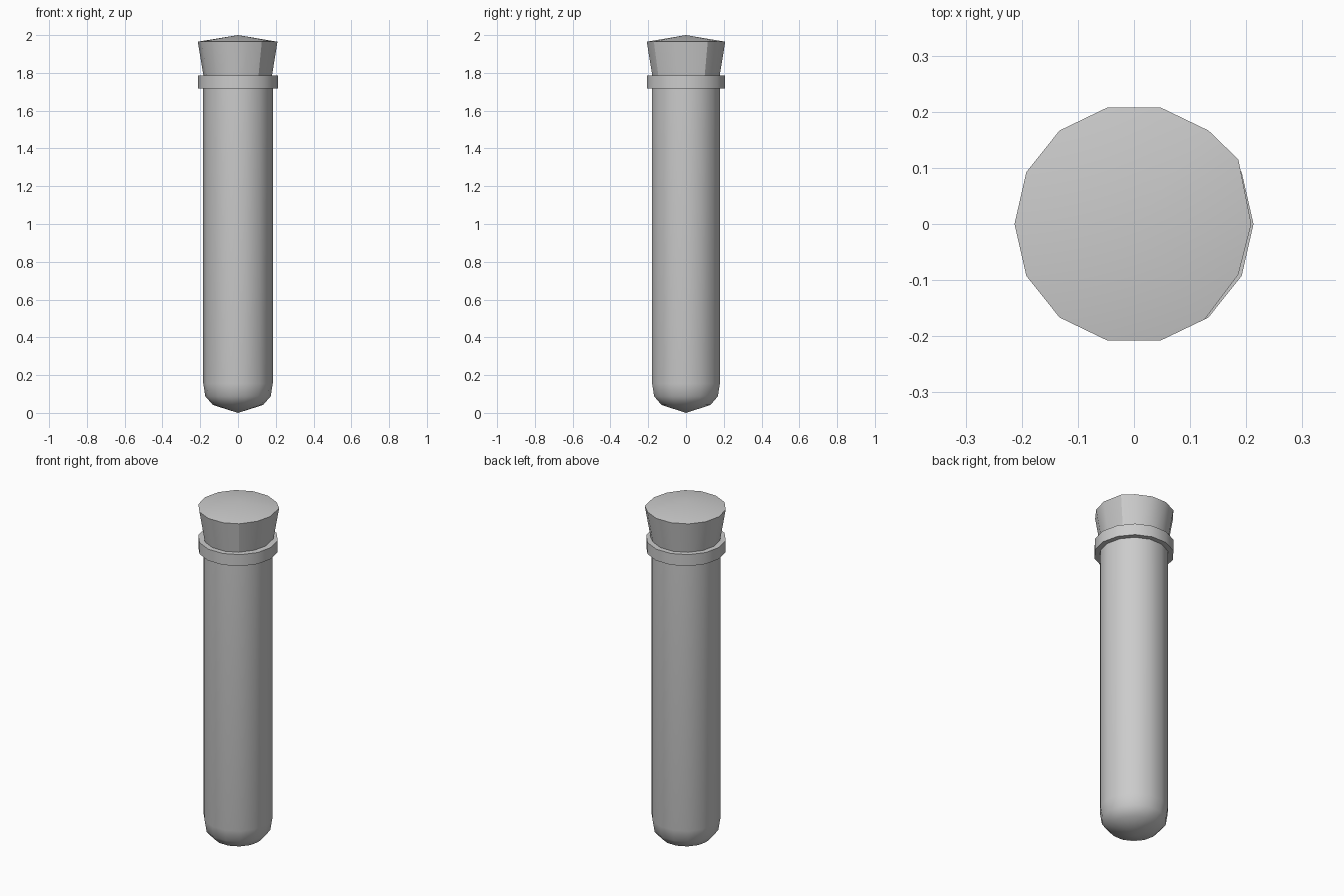
import bpy, bmesh
from math import cos, sin, pi, radians

if "Cube" in bpy.data.objects:
    bpy.data.objects.remove(bpy.data.objects["Cube"])

SIDES = 14


def lathe(name, profile, closed=False, tweak=None, sharp_deg=30):
    """Spin an (r, z) profile around z; r = 0 becomes a pole."""
    bm = bmesh.new()
    rings = []
    for r, z in profile:
        if r == 0:
            rings.append([bm.verts.new((0, 0, z))] * SIDES)
        else:
            rings.append([bm.verts.new((r * cos(2 * pi * i / SIDES),
                                        r * sin(2 * pi * i / SIDES), z))
                          for i in range(SIDES)])
    pairs = list(zip(rings, rings[1:]))
    if closed:
        pairs.append((rings[-1], rings[0]))
    for a, b in pairs:
        for i in range(SIDES):
            j = (i + 1) % SIDES
            corners = list(dict.fromkeys((a[i], a[j], b[j], b[i])))
            bm.faces.new(corners)
    if tweak:
        tweak(rings)
    bmesh.ops.recalc_face_normals(bm, faces=bm.faces[:])
    for f in bm.faces:
        f.smooth = True
    for e in bm.edges:
        e.smooth = e.is_boundary or e.calc_face_angle(0) < radians(sharp_deg)
    mesh = bpy.data.meshes.new(name)
    bm.to_mesh(mesh)
    bm.free()
    obj = bpy.data.objects.new(name, mesh)
    bpy.context.collection.objects.link(obj)
    return obj


# Round-bottomed tube
lathe("tube", [(0, 0), (0.133, 0.042), (0.173, 0.088), (0.184, 0.155), (0.184, 1.75)],
      sharp_deg=40)

# Collar at the mouth
lathe("rim", [(0.178, 1.718), (0.213, 1.718), (0.213, 1.785), (0.178, 1.785)], closed=True)


# Tapered stopper, slightly irregular at two corners
def uneven(rings):
    for ring in rings[1:3]:
        scale = 1.0 if ring is rings[2] else 0.81
        for index, x, y in ((0, 0.209, 0), (1, 0.186, 0.115), (12, 0.126, -0.17), (13, 0.186, -0.09)):
            ring[index].co.x, ring[index].co.y = x * scale, y * scale


lathe("stopper", [(0, 1.72), (0.172, 1.72), (0.213, 1.965), (0, 2.0)],
      tweak=uneven, sharp_deg=27)
